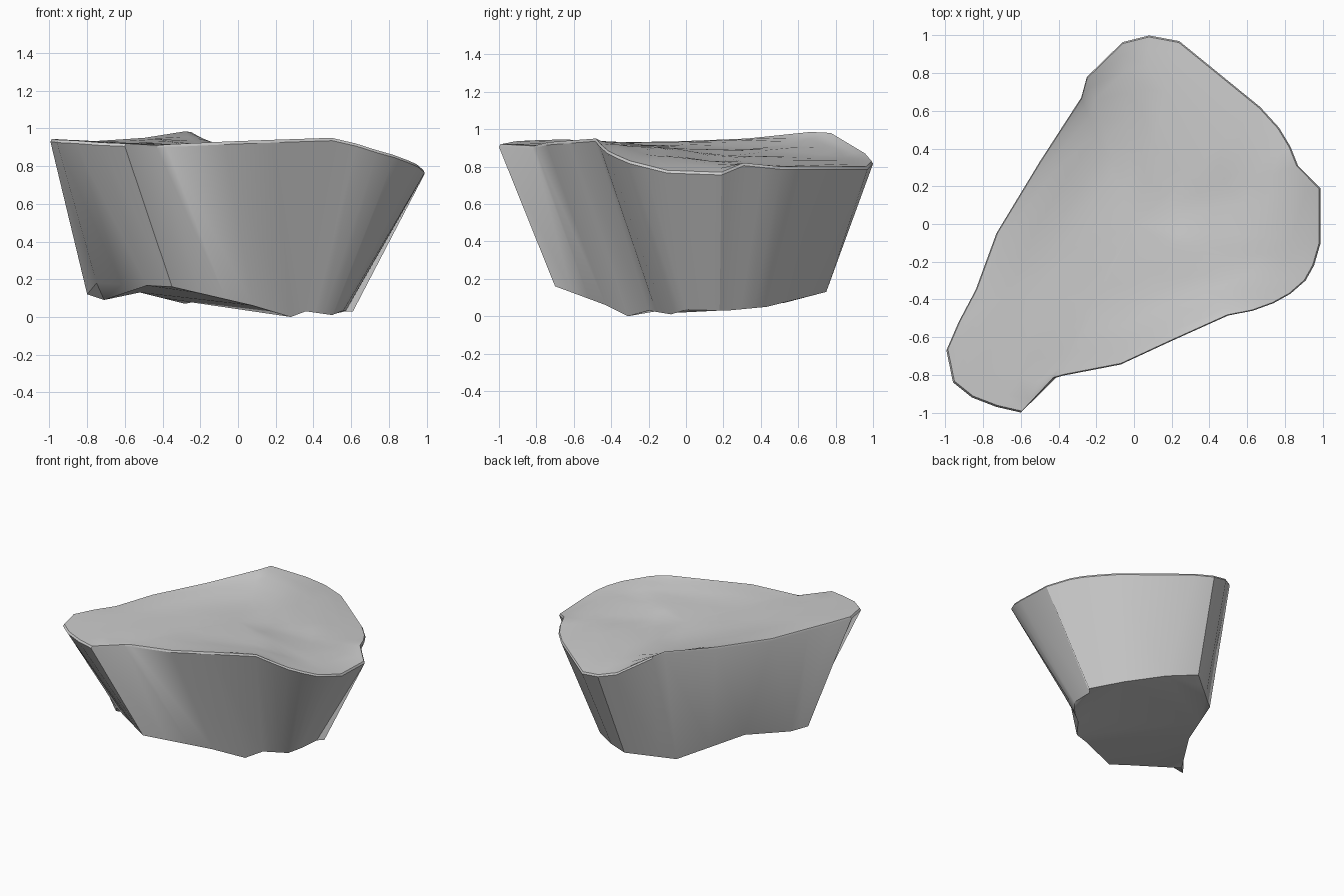
import bpy, bmesh, math
from mathutils import Vector

if "Cube" in bpy.data.objects:
    bpy.data.objects.remove(bpy.data.objects["Cube"])

# Rim of the upper surface, clockwise from the right-hand corner
RIM = [(.988, .19, .77), (.99, -.1, .78), (.955, -.22, .81), (.91, -.3, .83), (.83, -.37, .86),
       (.74, -.42, .885), (.63, -.46, .92), (.5, -.485, .95), (.2, -.62, .94), (-.07, -.745, .93),
       (-.38, -.805, .915), (-.43, -.82, .91), (-.6, -1, .92), (-.73, -.97, .925), (-.86, -.92, .935),
       (-.96, -.84, .94), (-.995, -.67, .945), (-.93, -.52, .94), (-.84, -.35, .93), (-.73, -.05, .935),
       (-.5, .33, .95), (-.28, .67, .985), (-.25, .78, .98), (-.06, .965, .87), (.08, 1, .83),
       (.24, .97, .8), (.67, .62, .8), (.77, .51, .8), (.83, .41, .81), (.87, .31, .82)]

# Corners of the base, each tied to the rim point above it
BASE = {0: (.57, .18, .03), 1: (.56, 0, .035), 4: (.5, -.08, .01), 7: (.36, -.2, .03),
        8: (.28, -.31, 0), 9: (.08, -.43, .06), 12: (-.35, -.7, .16), 15: (-.75, -.46, .18),
        16: (-.8, -.4, .12), 18: (-.71, -.31, .09), 19: (-.52, 0, .13), 21: (-.28, .52, .07),
        24: (.02, .75, .13), 25: (.22, .63, .1), 26: (.46, .43, .05), 29: (.61, .22, .03)}

# Height hints inside the upper surface
DIPS = [(-.15, .6, .9), (-.1, .3, .89), (.2, .7, .84), (.3, .3, .86), (.6, .15, .83),
        (.3, -.2, .91), (0, -.3, .905), (-.4, -.3, .915), (-.6, -.7, .925), (.65, -.1, .86)]


def height(x, y):
    """Blend nearby rim and interior heights."""
    total = weight = 0
    for px, py, pz in RIM + DIPS:
        w = 1 / (((x - px) ** 2 + (y - py) ** 2) ** 1.5 + 1e-3)
        total += w * pz
        weight += w
    return total / weight


n = len(RIM)
keys = sorted(BASE)
foot = []
for a, b in zip(keys, keys[1:] + [n]):
    p, q = Vector(BASE[a]), Vector(BASE[b % n])
    foot += [p.lerp(q, i / (b - a)) for i in range(b - a)]

bm = bmesh.new()
lower = [bm.verts.new(p) for p in foot]
outer = [bm.verts.new((x, y, z - .015)) for x, y, z in RIM]
rings = [lower, outer, [bm.verts.new((x * .992, y * .992, z)) for x, y, z in RIM]]
for s in (.93, .84, .72, .58, .42, .25):
    rings.append([bm.verts.new((x * s, y * s, height(x * s, y * s))) for x, y, _ in RIM])

# Walls, lip and upper surface
for r0, r1 in zip(rings, rings[1:]):
    for i in range(n):
        j = (i + 1) % n
        bm.faces.new((r0[i], r0[j], r1[j], r1[i]))

# Close the upper surface
hub = bm.verts.new((0, 0, height(0, 0)))
for i in range(n):
    bm.faces.new((rings[-1][i], rings[-1][(i + 1) % n], hub))

# Close the underside
under = bm.faces.new(lower)
bmesh.ops.triangulate(bm, faces=[under], ngon_method='BEAUTY')

bmesh.ops.recalc_face_normals(bm, faces=bm.faces)
mesh = bpy.data.meshes.new("rock_slab")
bm.to_mesh(mesh)
bm.free()
rock = bpy.data.objects.new("rock_slab", mesh)
bpy.context.collection.objects.link(rock)
bpy.context.view_layer.objects.active = rock
rock.select_set(True)
bpy.ops.object.shade_smooth_by_angle(angle=math.radians(30))
